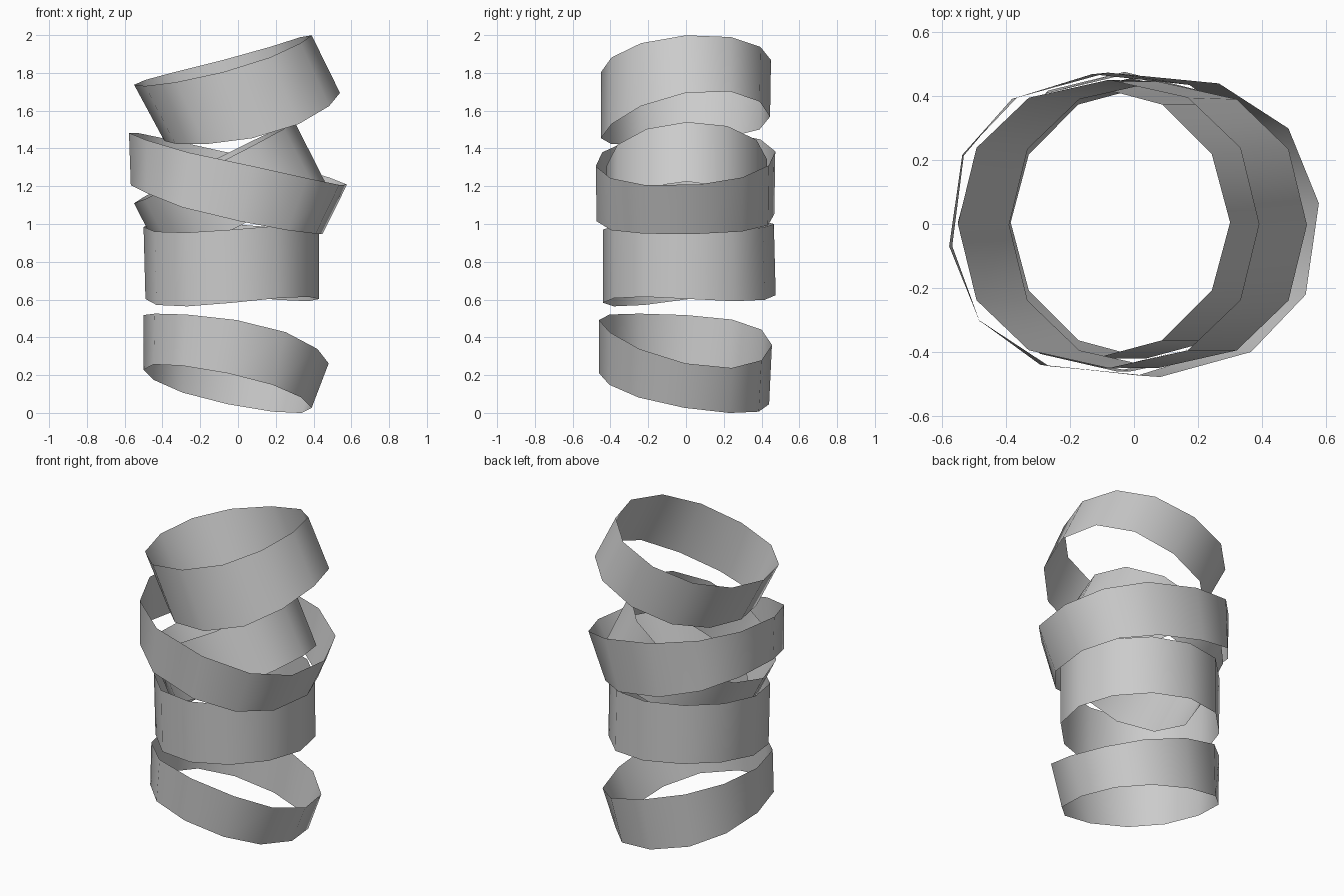
import bpy, math

if "Cube" in bpy.data.objects:
    bpy.data.objects.remove(bpy.data.objects["Cube"])

SIDES = 12


def loop(x0, x1, y0, y1, mean, a, b, c=0.0, d=0.0, phase=0.0, power=1.0):
    """Rounded loop inside given x/y limits, with a tilted, slightly wavy height."""
    def squared(v):
        return math.copysign(abs(v) ** power, v) if abs(v) > 1e-6 else 0.0
    pts = []
    for i in range(SIDES):
        t = 2 * math.pi * i / SIDES + phase
        pts.append(((x0 + x1) / 2 + (x1 - x0) / 2 * squared(math.cos(t)),
                    (y0 + y1) / 2 + (y1 - y0) / 2 * squared(math.sin(t)),
                    mean + a * math.cos(t) + b * math.sin(t)
                    + c * math.cos(2 * t) + d * math.sin(2 * t)))
    return pts


def band(name, bottom, top, phase=0.0, power=1.0):
    """Open thin band joining a bottom loop to a top loop."""
    verts = (loop(*bottom, phase=phase, power=power)
             + loop(*top, phase=phase, power=power))
    faces = [(i, (i + 1) % SIDES, SIDES + (i + 1) % SIDES, SIDES + i)
             for i in range(SIDES)]
    mesh = bpy.data.meshes.new(name)
    mesh.from_pydata(verts, [], faces)
    for p in mesh.polygons:
        p.use_smooth = True
    mesh.update()
    obj = bpy.data.objects.new(name, mesh)
    bpy.context.collection.objects.link(obj)


# lowest band, dipping to the back right
band("bottom_band",
     (-0.50, 0.39, -0.46, 0.44, 0.128, -0.101, -0.082),
     (-0.50, 0.48, -0.46, 0.455, 0.408, -0.128, -0.066, -0.018, -0.02),
     power=0.9)

# tall, nearly level band
band("level_band",
     (-0.49, 0.43, -0.44, 0.475, 0.603, 0.0, 0.02, 0.0, -0.025),
     (-0.50, 0.43, -0.44, 0.465, 0.985, 0.0, 0.015, 0.0, -0.02),
     power=0.95)

# steep inner band, rising to the right
band("steep_inner_band",
     (-0.385, 0.46, -0.42, 0.43, 1.005, 0.22, 0.0),
     (-0.55, 0.30, -0.42, 0.43, 1.325, 0.215, 0.015))

# wide flared band, dipping to the right
band("wide_band",
     (-0.57, 0.45, -0.475, 0.47, 1.055, -0.13, 0.006, 0.022),
     (-0.58, 0.58, -0.48, 0.475, 1.345, -0.14, 0.025),
     phase=math.radians(6), power=0.87)

# top band, rising to the right
band("top_band",
     (-0.39, 0.54, -0.45, 0.445, 1.539, 0.127, 0.057, 0.028, 0.012),
     (-0.55, 0.39, -0.45, 0.45, 1.852, 0.131, 0.032, 0.016),
     power=0.92)
